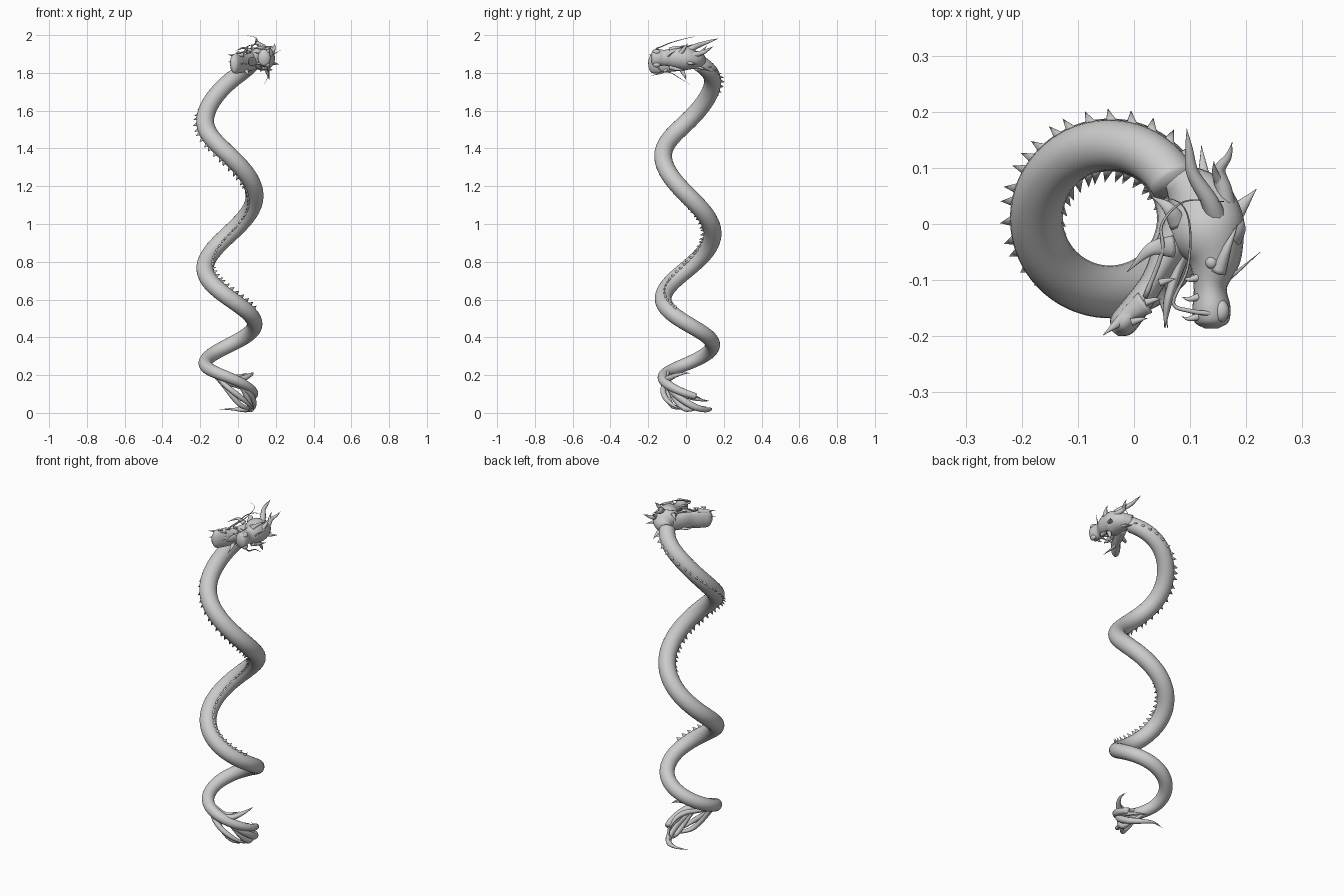
import bpy, bmesh, math
from mathutils import Vector, Matrix

CX, CY, R = -0.043, 0.01, 0.131


def interp(table, u):
    """Catmull-Rom through equally spaced values (numbers or vectors)."""
    n = len(table) - 1
    i = min(max(int(u), 0), n - 1)
    t = u - i
    b, c = table[i], table[i + 1]
    a = table[i - 1] if i > 0 else b * 2 - c
    d = table[i + 2] if i + 2 <= n else c * 2 - b
    return (b * 2 + (c - a) * t + (a * 2 - b * 5 + c * 4 - d) * t * t
            + (b * 3 - a - c * 3 + d) * t ** 3) * 0.5


def make(name, bm):
    bmesh.ops.recalc_face_normals(bm, faces=bm.faces)
    me = bpy.data.meshes.new(name)
    bm.to_mesh(me)
    bm.free()
    for p in me.polygons:
        p.use_smooth = True
    ob = bpy.data.objects.new(name, me)
    bpy.context.collection.objects.link(ob)
    return ob


def frame(pts, i):
    t = (pts[min(i + 1, len(pts) - 1)] - pts[max(i - 1, 0)]).normalized()
    side = t.cross(Vector((0, 0, 1)))
    if side.length < 0.01:
        side = Vector((1, 0, 0))
    side.normalize()
    return t, side, side.cross(t).normalized()


def tube(name, pts, radii, sides=16):
    """Loft of elliptical rings: radii are (horizontal, vertical) pairs."""
    bm = bmesh.new()
    rings = []
    for i, p in enumerate(pts):
        _, s, u = frame(pts, i)
        a, b = radii[i]
        rings.append([bm.verts.new(p + s * a * math.cos(k * math.tau / sides)
                      + u * b * math.sin(k * math.tau / sides)) for k in range(sides)])
    for r0, r1 in zip(rings, rings[1:]):
        for k in range(sides):
            j = (k + 1) % sides
            bm.faces.new((r0[k], r0[j], r1[j], r1[k]))
    bm.faces.new(rings[0])
    bm.faces.new(rings[-1])
    return make(name, bm)


def loft(name, rows, steps=6, sides=16):
    """rows: (x, y, z, horizontal radius, vertical radius)."""
    P = [Vector(r[:3]) for r in rows]
    W = [Vector((r[3], r[4])) for r in rows]
    n = (len(rows) - 1) * steps
    us = [k / steps for k in range(n + 1)]
    return tube(name, [interp(P, u) for u in us],
                [[max(v, 0.0006) for v in interp(W, u)] for u in us], sides)


def horn(name, pts, r, flat=1.0, sides=10):
    n = len(pts) - 1
    rows = [(*p, r * (1 - i / n) ** 0.8, r * flat * (1 - i / n) ** 0.8) for i, p in enumerate(pts)]
    return loft(name, rows, 6, sides)


def blob(name, loc, scale):
    bm = bmesh.new()
    bmesh.ops.create_uvsphere(bm, u_segments=16, v_segments=10, radius=1,
                              matrix=Matrix.LocRotScale(Vector(loc), None, Vector(scale)))
    return make(name, bm)


# Helix body: heights and radii at every quarter turn
Z = [1.89, 1.755, 1.545, 1.36, 1.15, 0.95, 0.765, 0.605, 0.47, 0.36, 0.262, 0.185, 0.10, 0.05]
RAD = [.043, .045, .047, .047, .047, .047, .046, .044, .041, .039, .035, .029, .019, .012]


def helix(q, r=R, dz=0.0):
    a = q * math.pi / 2
    return Vector((CX + r * math.cos(a), CY + r * math.sin(a), interp(Z, q) + dz))


qs = [0.3 + (12.2 - 0.3) * k / 260 for k in range(261)]
path = [helix(q) for q in qs]
tube("body", path, [(interp(RAD, q),) * 2 for q in qs], 24)

# Row of back spines, twisting round the body from outside to below to inside to top
PHI = [0, 0, 12, 75, 130, 180, 215, 262, 305]
bm = bmesh.new()
dist, nxt = 0.0, 0.03
for i in range(1, len(path)):
    dist += (path[i] - path[i - 1]).length
    if qs[i] > 7.7:
        break
    if dist < nxt:
        continue
    nxt += 0.034
    t, s, u = frame(path, i)
    ph = math.radians(interp(PHI, qs[i]))
    out = Vector((path[i].x - CX, path[i].y - CY, 0)).normalized()
    out = (out - t * out.dot(t)).normalized()
    down = -u
    d = out * math.cos(ph) + down * math.sin(ph)
    w = t.cross(d)
    rad = interp(RAD, qs[i])
    base = path[i] + d * (rad - 0.004)
    ring = [bm.verts.new(base + t * 0.014 * math.cos(k * math.pi / 4)
                         + w * 0.006 * math.sin(k * math.pi / 4)) for k in range(8)]
    tip = bm.verts.new(base + d * 0.024 + t * 0.010)
    for k in range(8):
        bm.faces.new((ring[k], ring[(k + 1) % 8], tip))
make("back_spines", bm)

# Tail tendrils: start turn, end turn, start/mid/end heights, radius change, thickness
tendrils = [
    (11.0, 13.3, .18, .04, .012, .0, .017), (11.2, 12.6, .16, .03, .03, -.01, .014),
    (10.7, 12.1, .20, .185, .215, .0, .014), (10.6, 12.5, .19, .13, .075, -.01, .014),
    (10.6, 11.9, .21, .08, .02, .01, .013), (10.8, 12.8, .19, .10, .06, .0, .013),
    (10.5, 11.6, .22, .20, .205, -.015, .011), (10.5, 12.2, .20, .05, .012, -.02, .012)]
for i, (q0, q1, z0, z1, z2, dr, th) in enumerate(tendrils):
    rows = []
    for k in range(7):
        f = k / 6
        p = helix(q0 + (q1 - q0) * f, R - 0.008 + dr * math.sin(f * 3))
        z = interp([z0, z1, z2], f * 2) + 0.007 * math.sin(f * 8 + i)
        r = th * (0.75 + 0.5 * math.sin(f * math.pi)) * (1 - f ** 3)
        rows.append((p.x, p.y, max(z, r + 0.001), r, r))
    loft(f"tail_tendril_{i}", rows, 6, 10)

# Skull and snout, facing forward with the jaw opened to the left
loft("skull_and_snout", [
    (.080, .085, 1.865, .030, .035), (.115, .040, 1.870, .060, .050),
    (.130, -.010, 1.878, .068, .066), (.142, -.060, 1.880, .050, .056),
    (.136, -.110, 1.880, .030, .042), (.138, -.150, 1.880, .034, .046),
    (.138, -.175, 1.880, .030, .040), (.138, -.186, 1.880, .012, .016)], 6, 20)
loft("lower_jaw", [
    (.095, .010, 1.865, .035, .045), (.065, -.045, 1.858, .030, .048),
    (.035, -.100, 1.852, .022, .048), (.005, -.145, 1.850, .024, .052),
    (-.022, -.180, 1.850, .024, .050), (-.034, -.195, 1.850, .008, .020)], 6, 20)
loft("tongue", [(.095, -.030, 1.86, .015, .025), (.075, -.09, 1.86, .010, .022),
                (.060, -.14, 1.86, .008, .018), (.055, -.185, 1.86, .001, .002)])

# Paired features above and below the head mid-plane z = 1.88
for sgn, tag in ((1, "upper"), (-1, "lower")):
    m = lambda x, y, h: (x, y, 1.877 + sgn * h)
    blob(f"eye_{tag}", m(.138, -.068, .052), (.011, .012, .009))
    blob(f"nostril_{tag}", m(.155, -.155, .034), (.015, .020, .014))
    horn(f"brow_{tag}", [m(.150, -.085, .045), m(.165, -.045, .058), m(.185, .0, .062)], .014)
    for k in range(3):
        y = -.165 + k * .035
        horn(f"top_tooth_{tag}_{k}", [m(.115, y, .028), m(.098, y - .004, .03), m(.085, y, .03)], .007)
        horn(f"jaw_tooth_{tag}_{k}", [m(-.005 + k * .025, -.175 + k * .035, .002 + .028),
                                      m(.012 + k * .025, -.17 + k * .035, .03),
                                      m(.024 + k * .025, -.168 + k * .035, .03)], .007)
    horn(f"cheek_frill_{tag}", [m(.07, -.04, .04), m(.03, -.045, .055), m(-.012, -.085, .04)], .02, .5)
    horn(f"chin_frill_{tag}", [m(.02, -.14, .02), m(-.015, -.165, .03 - .015), m(-.055, -.198, .02)], .022, .7)

# Branched horns and ears
horn("horn_left", [(.150, .00, 1.91), (.135, .04, 1.935), (.105, .09, 1.955), (.098, .135, 1.97), (.094, .17, 1.982)], .020)
horn("horn_right", [(.165, .02, 1.89), (.160, .06, 1.90), (.152, .095, 1.91), (.168, .12, 1.925), (.175, .146, 1.94)], .019)
horn("horn_branch", [(.156, .07, 1.90), (.145, .09, 1.92), (.142, .112, 1.945)], .011)
horn("ear_right", [(.165, .00, 1.86), (.190, .03, 1.85), (.218, .062, 1.845)], .022, .6)
horn("ear_lower", [(.130, .02, 1.84), (.125, .08, 1.825), (.12, .14, 1.805)], .02, .6)
horn("ear_left", [(.080, .00, 1.91), (.060, .03, 1.925), (.03, .05, 1.90)], .018, .6)
horn("chin_beard", [(.04, -.10, 1.82), (.05, -.13, 1.80), (.06, -.185, 1.785)], .014, .6)
horn("brow_crest", [(.175, -.03, 1.90), (.19, -.01, 1.93), (.195, .01, 1.955)], .016)
horn("cheek_spike", [(.15, -.03, 1.83), (.16, -.01, 1.79), (.165, .0, 1.765)], .014)

# Thin whiskers
whiskers = [
    [(.14, -.160, 1.92), (.10, -.155, 1.93), (.07, -.14, 1.935), (.095, -.08, 1.96), (.10, -.01, 1.98), (.085, .035, 1.99), (.045, .05, 1.998)],
    [(.15, -.155, 1.84), (.16, -.13, 1.81), (.165, -.08, 1.80), (.155, -.03, 1.77), (.14, .02, 1.74)],
    [(.165, -.10, 1.88), (.19, -.08, 1.90), (.225, -.05, 1.92)],
    [(.02, -.13, 1.90), (.05, -.05, 1.93), (.05, .0, 1.94), (.09, .04, 1.95), (.16, .04, 1.94)]]
for i, w in enumerate(whiskers):
    horn(f"whisker_{i}", w, .0045, 1, 6)
